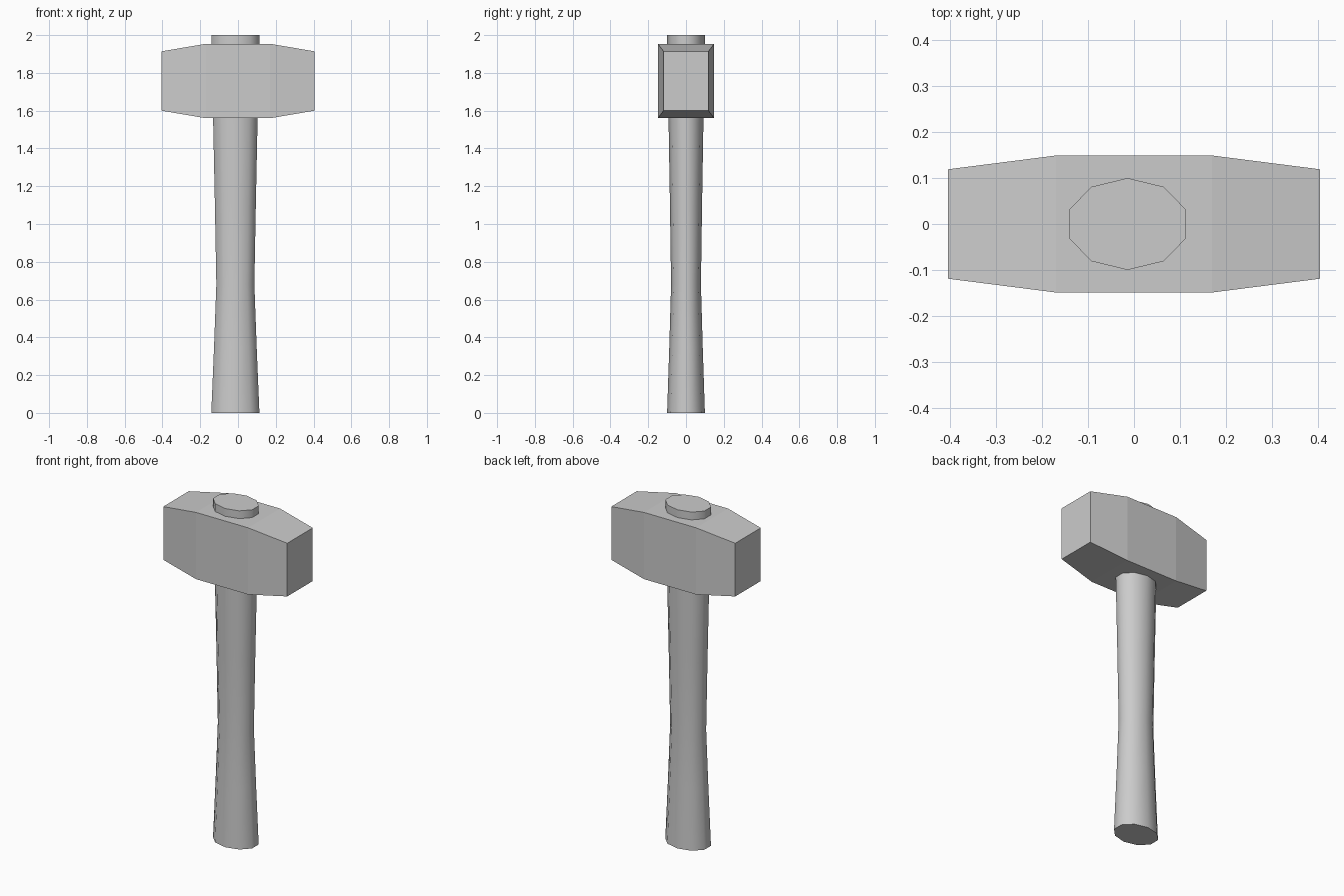
import bpy, bmesh
from math import pi, cos, sin, radians

if "Cube" in bpy.data.objects:
    bpy.data.objects.remove(bpy.data.objects["Cube"])


def loft(name, rings, smooth=False):
    """Skin a list of equal-length vertex rings and cap both ends."""
    bm = bmesh.new()
    loops = [[bm.verts.new(p) for p in ring] for ring in rings]
    n = len(loops[0])
    for a, b in zip(loops, loops[1:]):
        for i in range(n):
            j = (i + 1) % n
            bm.faces.new((a[i], a[j], b[j], b[i]))
    bm.faces.new(loops[0][::-1])
    bm.faces.new(loops[-1])
    bmesh.ops.recalc_face_normals(bm, faces=bm.faces)
    mesh = bpy.data.meshes.new(name)
    bm.to_mesh(mesh)
    bm.free()
    obj = bpy.data.objects.new(name, mesh)
    bpy.context.collection.objects.link(obj)
    if smooth:
        bpy.ops.object.select_all(action='DESELECT')
        bpy.context.view_layer.objects.active = obj
        obj.select_set(True)
        bpy.ops.object.shade_smooth_by_angle(angle=radians(45))
    return obj


# Hammer head: rectangular sections tapering toward both striking faces
def section(x, half_y, half_z, zc=1.757):
    return [(x, sy * half_y, zc + sz * half_z)
            for sy, sz in ((-1, -1), (1, -1), (1, 1), (-1, 1))]


loft("hammer_head", [
    section(-0.405, 0.119, 0.157),
    section(-0.17, 0.149, 0.197),
    section(0.17, 0.149, 0.197),
    section(0.405, 0.119, 0.157),
])


# Handle: ten-sided oval, waisted at the grip, passing through the head
def oval(z, s, sides=10):
    angles = [pi / 2 + 2 * pi * i / sides for i in range(sides)]
    return [(-0.014 + 0.134 * s * cos(a), 0.1 * s * sin(a), z) for a in angles]


profile = [(0, 1.0), (0.35, 0.885), (0.68, 0.79), (1.1, 0.85),
           (1.56, 0.925), (1.95, 1.0), (2.0, 1.0)]
loft("handle", [oval(z, s) for z, s in profile], smooth=True)
